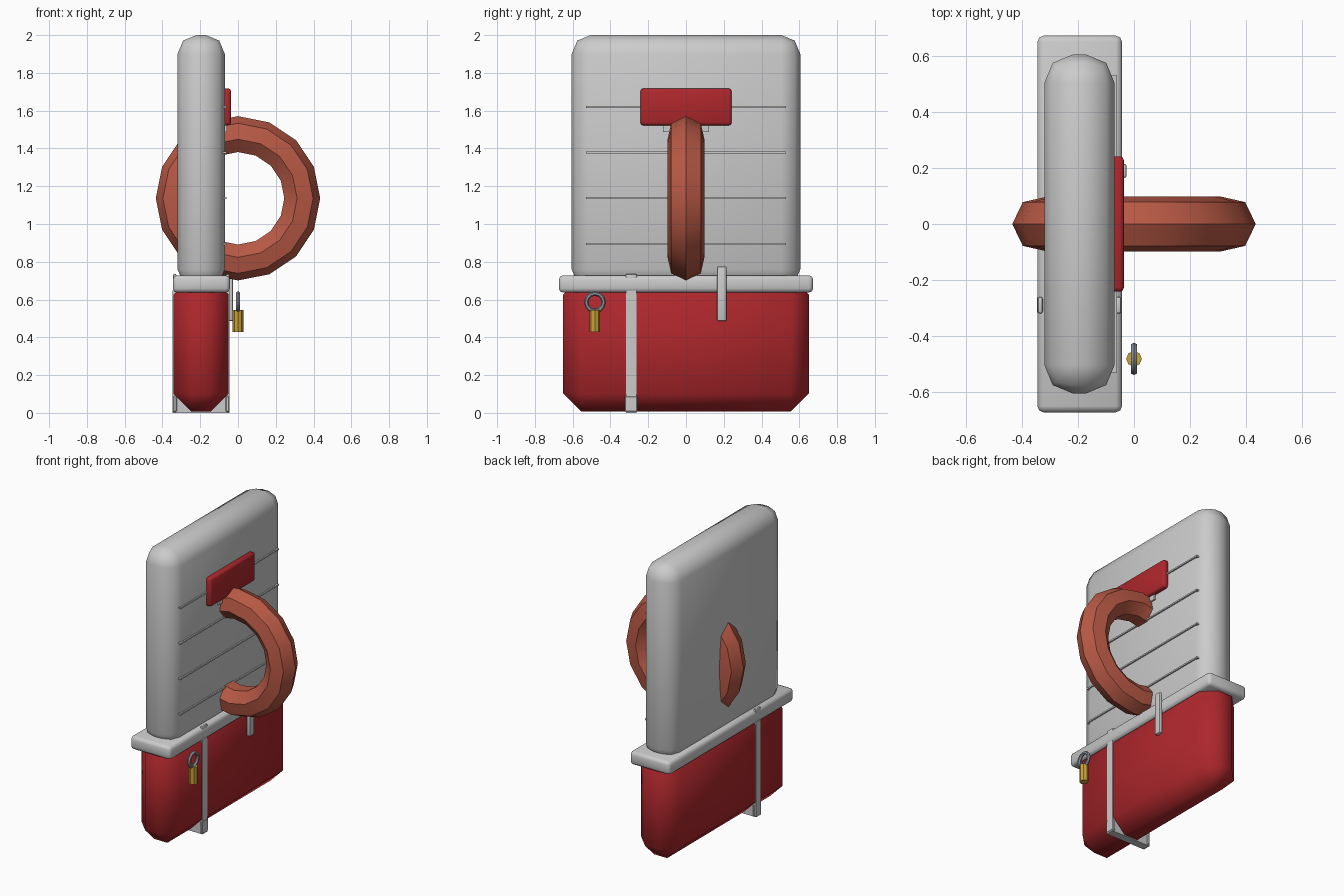
import bpy, bmesh, math

if "Cube" in bpy.data.objects:
    bpy.data.objects.remove(bpy.data.objects["Cube"])


def material(name, rgb):
    m = bpy.data.materials.new(name)
    m.diffuse_color = (*rgb, 1)
    m.use_nodes = True
    m.node_tree.nodes["Principled BSDF"].inputs["Base Color"].default_value = m.diffuse_color
    return m


RED = material("red", (0.42, 0.02, 0.025))
TERRACOTTA = material("terracotta", (0.48, 0.1, 0.06))
GOLD = material("gold", (0.6, 0.36, 0.04))
STEEL = material("steel", (0.25, 0.26, 0.3))


def finish(ob, name, mat=None, angle=30):
    ob.name = name
    if mat:
        ob.data.materials.append(mat)
    bpy.ops.object.select_all(action='DESELECT')
    ob.select_set(True)
    bpy.context.view_layer.objects.active = ob
    bpy.ops.object.shade_smooth_by_angle(angle=math.radians(angle))
    return ob


def box(name, x, y, z, bevel=0, segments=2, mat=None, angle=30):
    """Box from (min, max) ranges with optional rounded edges."""
    bm = bmesh.new()
    bmesh.ops.create_cube(bm, size=1)
    for v in bm.verts:
        for i, (lo, hi) in enumerate((x, y, z)):
            v.co[i] = lo if v.co[i] < 0 else hi
    if bevel:
        bmesh.ops.bevel(bm, geom=bm.edges[:], offset=bevel, segments=segments,
                        profile=0.5, affect='EDGES')
    me = bpy.data.meshes.new(name)
    bm.to_mesh(me)
    bm.free()
    ob = bpy.data.objects.new(name, me)
    bpy.context.collection.objects.link(ob)
    return finish(ob, name, mat, angle)


def prism(name, profile, y0, y1, mat=None):
    """Extrude an (x, z) outline along y."""
    bm = bmesh.new()
    face = bm.faces.new([bm.verts.new((x, y0, z)) for x, z in profile])
    new = bmesh.ops.extrude_face_region(bm, geom=[face])["geom"]
    for v in new:
        if isinstance(v, bmesh.types.BMVert):
            v.co.y = y1
    bmesh.ops.recalc_face_normals(bm, faces=bm.faces[:])
    me = bpy.data.meshes.new(name)
    bm.to_mesh(me)
    bm.free()
    ob = bpy.data.objects.new(name, me)
    bpy.context.collection.objects.link(ob)
    return finish(ob, name, mat)


def ring(name, loc, rot, major, minor, n, m, mat):
    bpy.ops.mesh.primitive_torus_add(location=loc, rotation=rot, major_radius=major,
                                     minor_radius=minor, major_segments=n, minor_segments=m)
    return finish(bpy.context.object, name, mat)


# main case: grey upper panel, rim, red lower tub
box("upper_panel", (-0.32, -0.07), (-0.605, 0.605), (0.66, 2.0), 0.1, 2, angle=60)
box("rim", (-0.345, -0.043), (-0.673, 0.673), (0.637, 0.728), 0.022, 2, angle=60)
box("lower_tub", (-0.341, -0.05), (-0.65, 0.65), (0.007, 0.722), 0.095, 1, RED, 60)

# horizontal ridges on the right face
for i, z in enumerate((0.895, 1.137, 1.378, 1.62)):
    box(f"ridge_{i + 1}", (-0.08, -0.061), (-0.53, 0.53), (z - 0.005, z + 0.005))

# plate and the bracket under it
box("red_plate", (-0.085, -0.036), (-0.242, 0.242), (1.522, 1.717), 0.015, 2, RED, 60)
box("plate_bracket", (-0.09, -0.058), (-0.123, 0.123), (1.487, 1.53))

# large ring passing through the panel
ring("large_ring", (0, 0, 1.136), (math.pi / 2, 0, 0), 0.335, 0.1, 16, 7, TERRACOTTA)

# strap wrapped under the tub, with corner gussets
half = [(0.15, 0.648), (0.15, 0), (-0.15, 0), (-0.15, 0.648),
        (-0.135, 0.648), (-0.135, 0.1), (-0.05, 0.012), (0.05, 0.012),
        (0.135, 0.1), (0.135, 0.648)]
prism("strap", [(x - 0.196, z) for x, z in half], -0.317, -0.263)
for side in (-1, 1):
    x = -0.195 + side * 0.14
    box("strap_foot", (x - 0.01, x + 0.011), (-0.324, -0.256), (0.005, 0.09), 0.005, 1)
    box("strap_top", (x - 0.009, x + 0.009), (-0.32, -0.26), (0.7, 0.736), 0.008, 2)

# hasp over the rim
box("hasp", (-0.052, -0.026), (0.165, 0.215), (0.486, 0.776), 0.008, 2)

# padlock
bpy.ops.mesh.primitive_cylinder_add(vertices=8, radius=0.028, depth=0.118,
                                    location=(0, -0.482, 0.486))
finish(bpy.context.object, "padlock_body", GOLD)
ring("padlock_shackle", (0, -0.482, 0.586), (0, math.pi / 2, 0), 0.046, 0.012, 12, 6, STEEL)
